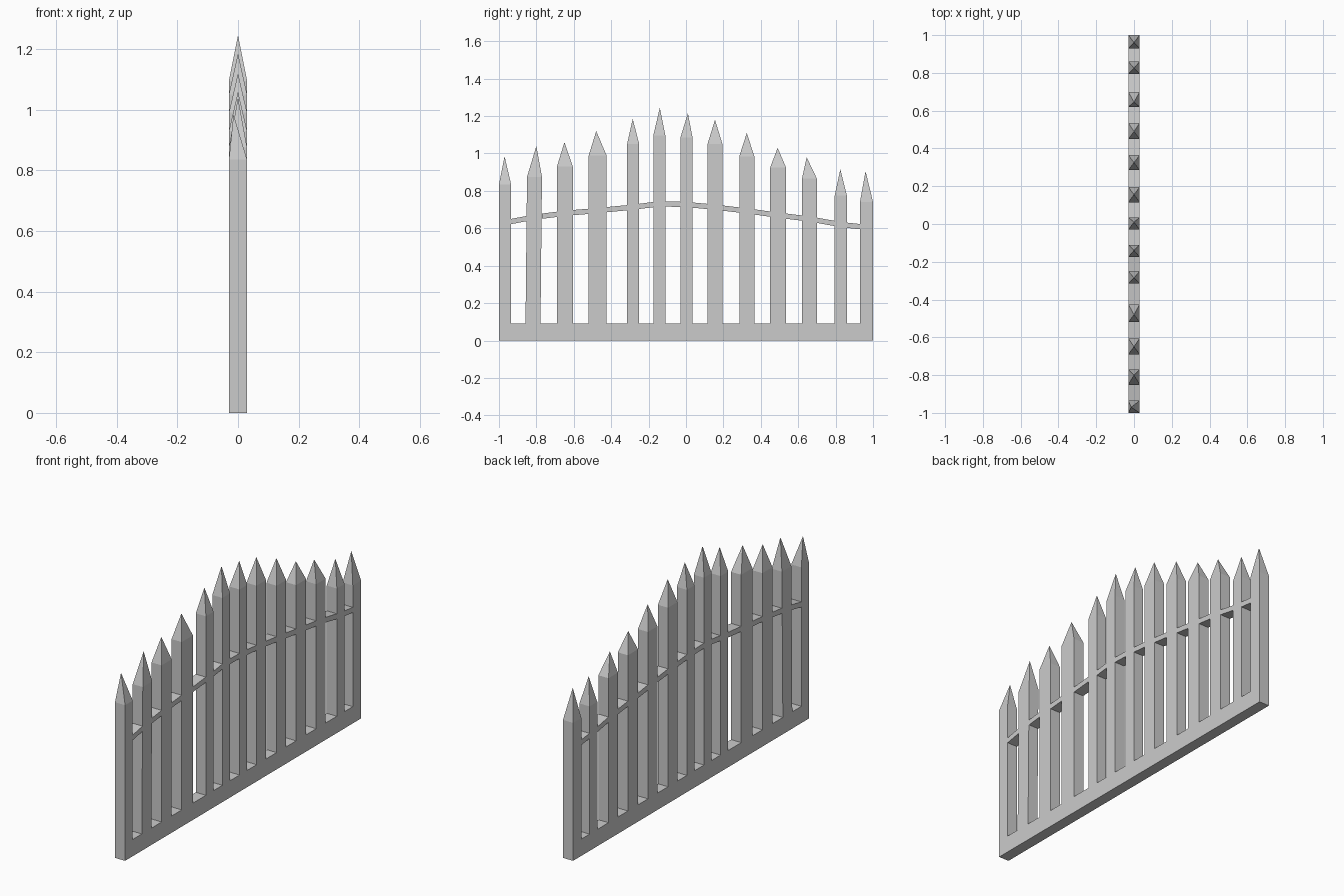
import bpy

D = 0.03        # half depth of the fence
BASE_H = 0.09   # height of the bottom board
RAIL_T = 0.014  # half thickness of the rail

# left y, right y, shoulder z, tip y, tip z, rail centre z
PICKETS = [
    (-1.0, -0.935, 0.835, -0.97, 0.985, 0.63),
    (-0.85, -0.77, 0.875, -0.80, 1.04, 0.66),
    (-0.69, -0.605, 0.93, -0.65, 1.06, 0.68),
    (-0.52, -0.425, 0.99, -0.48, 1.12, 0.695),
    (-0.315, -0.25, 1.05, -0.285, 1.185, 0.713),
    (-0.175, -0.11, 1.095, -0.14, 1.245, 0.731),
    (-0.03, 0.035, 1.085, 0.01, 1.215, 0.727),
    (0.115, 0.195, 1.05, 0.155, 1.18, 0.713),
    (0.285, 0.365, 0.985, 0.325, 1.11, 0.693),
    (0.45, 0.535, 0.925, 0.49, 1.03, 0.67),
    (0.62, 0.70, 0.865, 0.645, 0.98, 0.65),
    (0.795, 0.86, 0.775, 0.825, 0.915, 0.62),
    (0.93, 1.0, 0.74, 0.96, 0.905, 0.605),
]


def make(name, verts, faces):
    mesh = bpy.data.meshes.new(name)
    mesh.from_pydata(verts, [], faces)
    mesh.update()
    ob = bpy.data.objects.new(name, mesh)
    bpy.context.collection.objects.link(ob)
    return ob


def ring(y0, y1, z):
    return [(-D, y0, z), (D, y0, z), (D, y1, z), (-D, y1, z)]


SIDES = [(i, (i + 1) % 4, (i + 1) % 4 + 4, i + 4) for i in range(4)]

# bottom board
make("bottom_board", ring(-1, 1, 0) + ring(-1, 1, BASE_H),
     SIDES + [(3, 2, 1, 0), (4, 5, 6, 7)])

# pointed pickets standing on the board, open where they join it
for n, (y0, y1, zs, ty, tz, rz) in enumerate(PICKETS):
    lean = -0.008 if n == 1 else 0.0
    tip_x = -0.015 if n == 0 else 0.0
    verts = ring(y0 + lean, y1 + lean, BASE_H) + ring(y0, y1, zs) + [(tip_x, ty, tz)]
    make(f"picket_{n + 1}", verts,
         SIDES + [(4 + i, 4 + (i + 1) % 4, 8) for i in range(4)])

# arched rail: one short sloping piece in every gap, flush with the pickets
for n, (a, b) in enumerate(zip(PICKETS, PICKETS[1:])):
    ca, cb = (a[0] + a[1]) / 2, (b[0] + b[1]) / 2
    verts = []
    for y in (a[1], b[0]):
        z = a[5] + (b[5] - a[5]) * (y - ca) / (cb - ca)
        verts += [(-D, y, z - RAIL_T), (-D, y, z + RAIL_T),
                  (D, y, z + RAIL_T), (D, y, z - RAIL_T)]
    make(f"rail_piece_{n + 1}", verts, [f[::-1] for f in SIDES])
